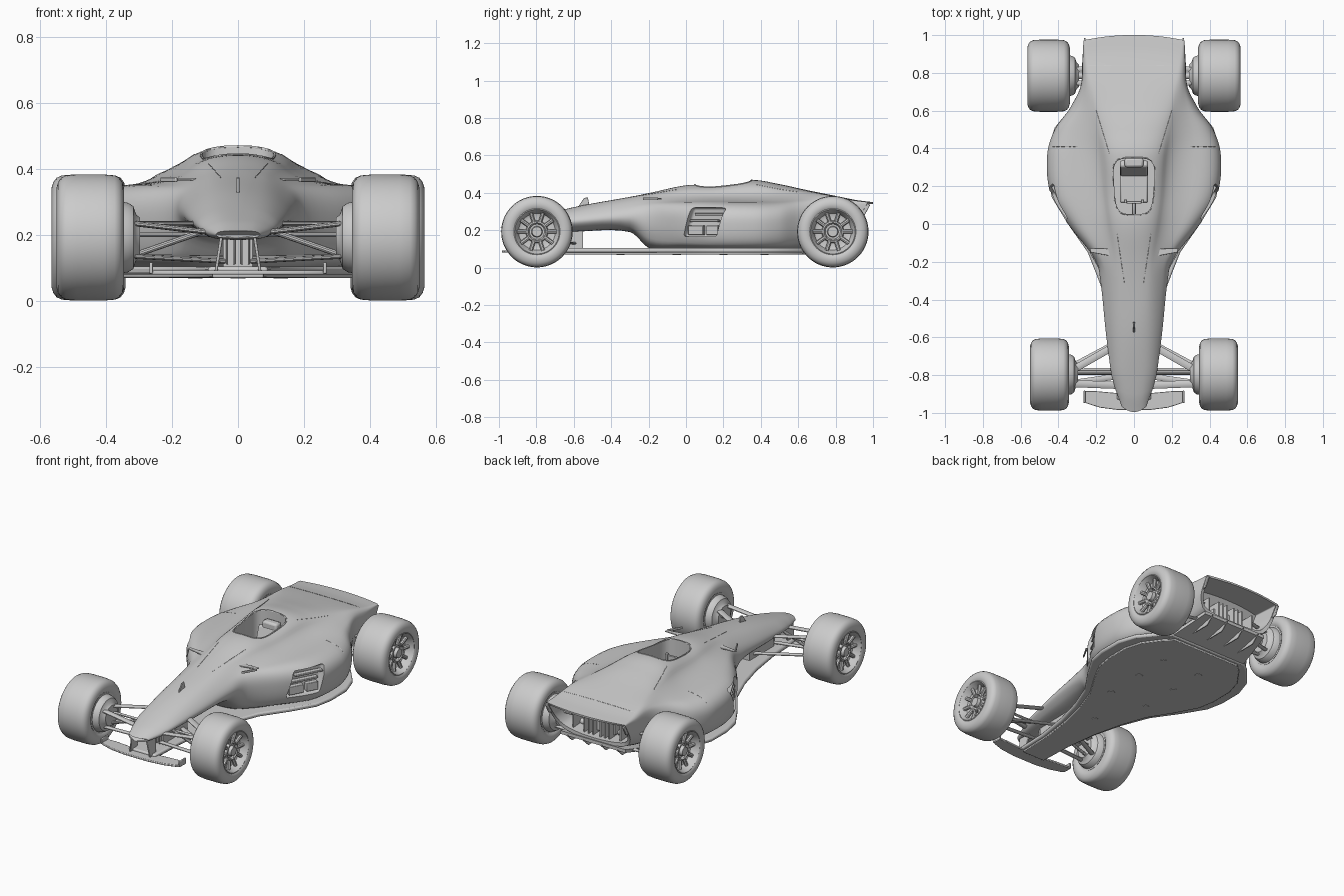
import bpy, bmesh, math
from mathutils import Vector, Matrix
from mathutils.bvhtree import BVHTree

if "Cube" in bpy.data.objects:
    bpy.data.objects.remove(bpy.data.objects["Cube"])


def make(name, bm, mirror=False, bevel=0.0, angle=35):
    bmesh.ops.recalc_face_normals(bm, faces=bm.faces)
    me = bpy.data.meshes.new(name)
    bm.to_mesh(me)
    bm.free()
    o = bpy.data.objects.new(name, me)
    bpy.context.collection.objects.link(o)
    bpy.ops.object.select_all(action='DESELECT')
    o.select_set(True)
    bpy.context.view_layer.objects.active = o
    bpy.ops.object.shade_smooth_by_angle(angle=math.radians(angle))
    if mirror:
        o.modifiers.new("mirror", 'MIRROR')
    if bevel:
        b = o.modifiers.new("bevel", 'BEVEL')
        b.width, b.segments = bevel, 2
    return o


def box(bm, c, size, rot=Matrix()):
    bmesh.ops.create_cube(bm, size=1, matrix=Matrix.Translation(c) @ rot @ Matrix.Diagonal((*size, 1)))


def beam(bm, a, b, w, h, segs=10):
    a, b = Vector(a), Vector(b)
    d = b - a
    m = Matrix.Translation((a + b) / 2) @ d.to_track_quat('Z', 'Y').to_matrix().to_4x4()
    bmesh.ops.create_cone(bm, cap_ends=True, segments=segs, radius1=1, radius2=1, depth=1,
                          matrix=m @ Matrix.Diagonal((w, h, d.length, 1)))


def prism(bm, pts, direction):
    f = bm.faces.new([bm.verts.new(p) for p in pts])
    r = bmesh.ops.extrude_face_region(bm, geom=[f])
    bmesh.ops.translate(bm, vec=direction, verts=[v for v in r["geom"] if isinstance(v, bmesh.types.BMVert)])


def plate(bm, half, z0, z1):
    prism(bm, [(x, y, z0) for x, y in half] + [(-x, y, z0) for x, y in reversed(half)], (0, 0, z1 - z0))


def skin(bm, rings, caps=True):
    vs = [[bm.verts.new(p) for p in r] for r in rings]
    n = len(rings[0])
    for a, b in list(zip(vs, vs[1:])) + ([] if caps else [(vs[-1], vs[0])]):
        for i in range(n):
            bm.faces.new((a[i], a[(i + 1) % n], b[(i + 1) % n], b[i]))
    if caps:
        bm.faces.new(vs[0])
        bm.faces.new(vs[-1])


def lathe(bm, profile, c, caps=True, n=56):
    ang = [2 * math.pi * i / n for i in range(n)]
    skin(bm, [[(c[0] + x, c[1] + r * math.cos(t), c[2] + r * math.sin(t)) for t in ang] for x, r in profile], caps)


# body shell: y, top z, top x, shoulder x/z, side x, side top z, side low z, bottom x/z
S = [(-.995, .212, .035, .055, .21, .066, .205, .197, .05, .19),
     (-.90, .245, .04, .075, .237, .102, .222, .205, .07, .185),
     (-.60, .323, .04, .10, .305, .146, .262, .23, .09, .192),
     (-.30, .378, .06, .115, .355, .178, .30, .24, .11, .19),
     (-.19, .40, .065, .13, .365, .205, .32, .20, .15, .10),
     (0.0, .44, .09, .17, .362, .35, .34, .17, .29, .09),
     (.15, .444, .11, .19, .36, .44, .345, .15, .37, .09),
     (.36, .468, .125, .205, .362, .46, .34, .15, .39, .09),
     (.50, .446, .14, .235, .37, .42, .33, .16, .35, .09),
     (.62, .42, .17, .245, .38, .335, .335, .18, .27, .10),
     (.75, .392, .20, .25, .385, .282, .345, .21, .22, .11),
     (.90, .362, .23, .262, .36, .274, .338, .22, .21, .13),
     (1.0, .350, .25, .268, .35, .268, .335, .23, .20, .15)]


def section(i, t):
    def slope(k, c):
        a, b = S[max(k - 1, 0)], S[min(k + 1, len(S) - 1)]
        return (b[c] - a[c]) / (b[0] - a[0])
    h = S[i + 1][0] - S[i][0]
    v = [S[i][0] + h * t]
    for c in range(1, 10):
        v.append((2 * t**3 - 3 * t**2 + 1) * S[i][c] + (t**3 - 2 * t**2 + t) * h * slope(i, c)
                 + (3 * t**2 - 2 * t**3) * S[i + 1][c] + (t**3 - t**2) * h * slope(i + 1, c))
    y, zt, wt, ws, zs, wo, zo, zl, wb, zb = v
    half = [(wt, zt), (ws, zs), (wo, zo), (wo, zl), (wb, zb)]
    loop = half + [(-x, z) for x, z in reversed(half)]
    for _ in range(3):   # corner rounding
        n = len(loop)
        loop = [(p[0] * k + q[0] * (1 - k), p[1] * k + q[1] * (1 - k))
                for p, q in ((loop[j], loop[(j + 1) % n]) for j in range(n)) for k in (.75, .25)]
    tail, nose = max(0, (y - .65) / .35), max(0, (-y - .8) / .2)
    return [Vector((x, y - tail * (.55 * (.348 - z) + .4 * x * x) + nose * 7 * x * x, z)) for x, z in loop]


rings = [section(i, k / 6) for i in range(len(S) - 1) for k in range(6)] + [section(len(S) - 2, 1)]
end, mid = rings[-1], sum(rings[-1], Vector()) / len(rings[-1])
for sc, dy in ((.90, 0), (.84, -.16)):   # hollow tail
    rings.append([Vector((mid.x + (p.x - mid.x) * (sc + .03), p.y + dy, mid.z + (p.z - mid.z) * (sc - .06))) for p in end])
bm = bmesh.new()
skin(bm, rings)
bmesh.ops.recalc_face_normals(bm, faces=bm.faces)
tree = BVHTree.FromBMesh(bm)
body = make("body_shell", bm)


# cockpit and side inlet cutters
def oval(s=1.0, n=48):
    out = []
    for i in range(n):
        c, d = math.cos(2 * math.pi * i / n), math.sin(2 * math.pi * i / n)
        x, y = math.copysign(abs(c) ** .5, c), math.copysign(abs(d) ** .5, d)
        out.append((.106 * s * x * (1 + .1 * y), .2 + .148 * s * y))
    return out


bm = bmesh.new()
prism(bm, [(x, y, .2) for x, y in oval()], (0, 0, .4))
cutters = [make("cockpit_cutter", bm)]
turn = Matrix.Rotation(math.radians(62), 4, 'Z')
spot = Vector((.402, .085, .245))
bm = bmesh.new()
prism(bm, [spot + turn @ Vector(p) for p in ((-.12, .05, -.08), (.085, .05, -.08), (.13, .05, .075), (-.07, .05, .075))],
      turn @ Vector((0, -.15, 0)))
bmesh.ops.bevel(bm, geom=bm.edges[:], offset=.016, segments=3, affect='EDGES', profile=.5)
cutters.append(make("inlet_cutter", bm, mirror=True))
for c in cutters:
    c.hide_render = True
    m = body.modifiers.new("cut", 'BOOLEAN')
    m.operation, m.solver, m.object = 'DIFFERENCE', 'EXACT', c
    bpy.ops.object.select_all(action='DESELECT')
    body.select_set(True)
    bpy.context.view_layer.objects.active = body
    bpy.ops.object.modifier_apply(modifier=m.name)
    bpy.data.objects.remove(c)
bpy.ops.object.shade_smooth_by_angle(angle=math.radians(35))

# inlet vanes
bm = bmesh.new()
for t, z, sx, sz in ((-.05, -.045, .09, .05), (.05, -.045, .07, .05), (.0, .005, .17, .012), (.03, .04, .17, .012)):
    box(bm, spot + turn @ Vector((t, .035, z)), (sx, .03, sz), turn)
make("inlet_vanes", bm, mirror=True, bevel=.003)


# cockpit rim and panel seams, draped over the shell
def drape(name, pts, r, closed=False, mirror=False):
    n = len(pts)
    p3 = [tree.ray_cast(Vector((x, y, 2)), Vector((0, 0, -1)))[0] for x, y in pts]
    bm = bmesh.new()
    for i in range(n if closed else n - 1):
        beam(bm, p3[i], p3[(i + 1) % n], r, r, 6)
    make(name, bm, mirror=mirror, angle=60)


def line(a, b, n=12):
    return [(a[0] + (b[0] - a[0]) * i / n, a[1] + (b[1] - a[1]) * i / n) for i in range(n + 1)]


drape("cockpit_rim", oval(1.02), .004, closed=True)
drape("tail_seam", line((-.24, .84), (.24, .84)), .0012)
drape("cover_seam", line((.13, .37), (.2, .6)), .0012, mirror=True)
drape("nose_seam", line((.09, -.05), (.05, -.32)), .0012, mirror=True)
drape("pod_seam", line((.30, .41), (.43, .41)), .0012, mirror=True)

# seat, headrest, steering wheel
bm = bmesh.new()
box(bm, (0, .19, .225), (.15, .16, .04))
box(bm, (0, .29, .29), (.15, .04, .2), Matrix.Rotation(math.radians(-18), 4, 'X'))
box(bm, (0, .325, .39), (.1, .05, .06))
make("seat", bm, bevel=.012)
bm = bmesh.new()
box(bm, (0, .115, .35), (.08, .014, .045))
for s in (-1, 1):
    box(bm, (s * .045, .12, .35), (.016, .02, .065))
beam(bm, (0, .04, .33), (0, .115, .35), .01, .01)
make("steering_wheel", bm, bevel=.004)

# floor with narrower plank, keel, underside bolts
outline = [(.09, -.93), (.1, -.7), (.13, -.5), (.178, -.32), (.245, -.15), (.35, .0), (.435, .14), (.457, .25),
           (.456, .4), (.42, .51), (.33, .62), (.27, .67)]
bm = bmesh.new()
plate(bm, outline, .08, .104)
make("floor", bm, bevel=.008)
bm = bmesh.new()
plate(bm, [(x * .86, y * .97) for x, y in outline], .07, .085)
make("floor_plank", bm, bevel=.004)
bm = bmesh.new()
box(bm, (0, -.67, .15), (.09, .24, .12))
for i in range(4):
    box(bm, (-.033 + i * .022, -.795, .155), (.006, .03, .09))
make("nose_keel", bm, bevel=.003)
bm = bmesh.new()
for y in (-.35, -.05, .2, .42):
    for x in ((0,) if y < -.3 else (-.13, .13)):
        beam(bm, (x, y, .068), (x, y, .075), .022, .022, 20)
make("floor_bolts", bm)

# diffuser with fins, tail slats, tail end plates
bm = bmesh.new()
prism(bm, [(.27, .62, .075), (.22, .9, .14), (-.22, .9, .14), (-.27, .62, .075)], (0, 0, .02))
for x in (-.17, -.06, .06, .17):
    prism(bm, [(x - .003, .7, .1), (x - .003, .86, .1), (x - .003, .91, .145), (x - .003, .85, .15)], (.006, 0, 0))
make("diffuser", bm)
bm = bmesh.new()
for x in (.025, .055, .085, .16):
    box(bm, (x, .82, .225), (.008, .09, .12))
box(bm, (0, .79, .22), (.2, .08, .06))
make("tail_slats", bm, mirror=True)
bm = bmesh.new()
prism(bm, [(.256, .86, .35), (.256, .968, .345), (.256, .985, .335), (.256, .955, .28), (.25, .90, .27)], (.01, 0, 0))
make("tail_end_plate", bm, mirror=True, bevel=.003)

# front wing with turned-up ends and pylons
bm = bmesh.new()
plate(bm, [(.08, -.985), (.18, -.972), (.25, -.95), (.265, -.94), (.268, -.885), (.2, -.885), (.09, -.895)], .08, .092)
for s in (-1, 1):
    box(bm, (s * .263, -.915, .1), (.01, .065, .034))
make("front_wing", bm, bevel=.003)
bm = bmesh.new()
prism(bm, [(.045, -.96, .2), (.045, -.87, .2), (.062, -.89, .09), (.062, -.95, .09)], (.009, 0, 0))
make("wing_pylon", bm, mirror=True, bevel=.003)

# suspension arms
bm = bmesh.new()
for a, b, w, h in (((.11, -.65, .235), (.32, -.77, .235), .02, .007), ((.06, -.855, .205), (.32, -.845, .235), .02, .008),
                   ((.04, -.80, .12), (.32, -.84, .135), .016, .007), ((.04, -.6, .13), (.32, -.75, .135), .016, .007),
                   ((.08, -.79, .22), (.31, -.79, .14), .009, .009), ((.05, -.77, .2), (.32, -.77, .2), .009, .007)):
    beam(bm, a, b, w, h)
make("front_suspension", bm, mirror=True)
bm = bmesh.new()
beam(bm, (.1, .785, .192), (.36, .785, .192), .018, .018, 16)
for y0, y1, z in ((.72, .76, .25), (.84, .81, .25), (.72, .76, .14), (.84, .81, .14)):
    beam(bm, (.18, y0, z), (.34, y1, z - .01), .014, .007)
make("rear_suspension", bm, mirror=True)

# wheels
for name, x0, x1, y in (("front", .345, .55, -.797), ("rear", .34, .565, .785)):
    c, w = ((x0 + x1) / 2, y, .192), (x1 - x0) / 2
    bm = bmesh.new()
    lathe(bm, [(-w * .9, .118), (-w * .98, .13), (-w, .15), (-w * .95, .168), (-w * .86, .181), (-w * .72, .188),
               (-w * .4, .191), (w * .4, .191), (w * .72, .188), (w * .86, .181), (w * .95, .168), (w, .15),
               (w * .98, .13), (w * .9, .118)], c, caps=False, n=72)
    make(name + "_tyre", bm, mirror=True)
    bm = bmesh.new()
    lathe(bm, [(-w * .92, .001), (-w * .92, .119), (w * .93, .125), (w * .96, .119), (w * .86, .112), (w * .55, .098),
               (w * .5, .085), (w * .52, .06), (w * .72, .055), (w * .74, .048), (w * .6, .04), (w * .6, .03),
               (w * .8, .026), (w * .8, .001)], c)
    for k in range(10):
        u, e = Vector((0, math.cos(k * math.pi / 5), math.sin(k * math.pi / 5))), Vector((w, 0, 0))
        beam(bm, Vector(c) + u * .045 + e * .6, Vector(c) + u * .106 + e * .68, .011, .011, 8)
    make(name + "_rim", bm, mirror=True)
    bm = bmesh.new()
    lathe(bm, [(-w * .85, .11), (-w - .012, .105), (-w - .028, .095), (-w - .036, .07), (-w - .048, .06), (-w - .048, .001)], c)
    make(name + "_brake_drum", bm, mirror=True)

# nose fin and side mirrors
bm = bmesh.new()
prism(bm, [(-.004, -.58, .32), (-.004, -.545, .372), (-.004, -.525, .375), (-.004, -.515, .325)], (.008, 0, 0))
make("nose_fin", bm, bevel=.002)
bm = bmesh.new()
prism(bm, [(.12, -.17, .364), (.23, -.15, .366), (.235, -.13, .366), (.12, -.13, .364)], (0, 0, .006))
prism(bm, [(.226, -.15, .36), (.236, -.15, .36), (.19, -.23, .36), (.183, -.23, .36)], (0, 0, .014))
make("side_mirror", bm, mirror=True, bevel=.002)
